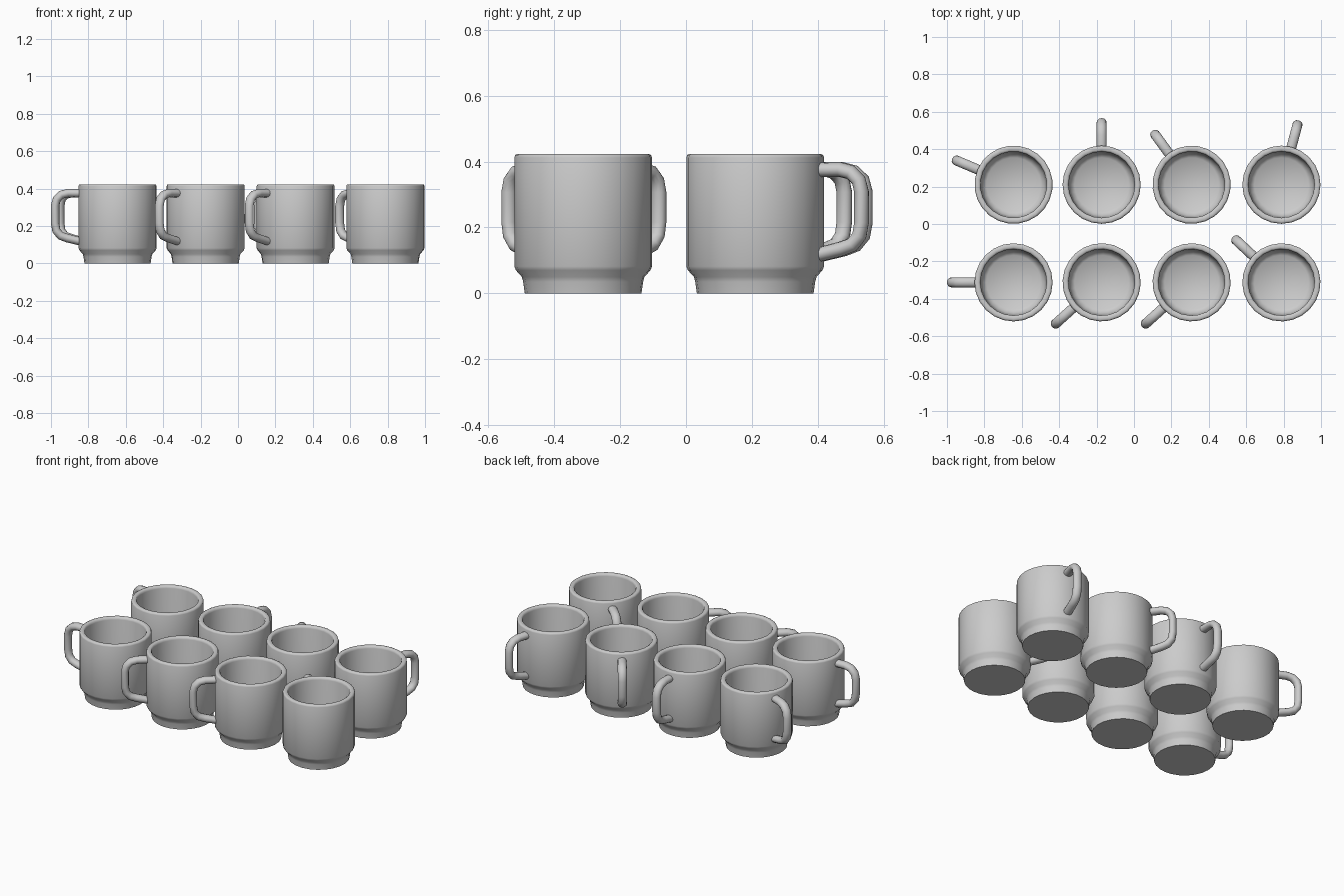
import bpy, bmesh
from math import sin, cos, pi, radians
from mathutils import Vector

if "Cube" in bpy.data.objects:
    bpy.data.objects.remove(bpy.data.objects["Cube"])

SIDES = 24
# (radius, z) from the underside, up the outer wall, over the rim, down inside
PROFILE = [(0, 0), (.177, 0), (.182, .035), (.186, .05), (.204, .07), (.209, .082),
           (.209, .412), (.206, .42), (.200, .423), (.186, .423), (.180, .419), (.177, .408),
           (.174, .10), (.166, .07), (.145, .052), (0, .05)]
# handle centreline (distance from mug axis, z)
PATH = [(.193, .375), (.265, .376), (.300, .367), (.325, .343), (.334, .308),
        (.334, .215), (.327, .175), (.305, .148), (.270, .135), (.193, .116)]


def finish(name, bm):
    bmesh.ops.recalc_face_normals(bm, faces=bm.faces[:])
    mesh = bpy.data.meshes.new(name)
    bm.to_mesh(mesh)
    bm.free()
    ob = bpy.data.objects.new(name, mesh)
    bpy.context.collection.objects.link(ob)
    bpy.ops.object.select_all(action='DESELECT')
    ob.select_set(True)
    bpy.context.view_layer.objects.active = ob
    bpy.ops.object.shade_smooth_by_angle(angle=radians(50))
    return ob


def bridge(bm, a, b):
    n = len(a)
    for i in range(n):
        bm.faces.new((a[i], a[(i + 1) % n], b[(i + 1) % n], b[i]))


# mug body: lathed profile
bm = bmesh.new()
rings = []
for r, z in PROFILE[1:-1]:
    rings.append([bm.verts.new((r * cos(2 * pi * i / SIDES), r * sin(2 * pi * i / SIDES), z))
                  for i in range(SIDES)])
for a, b in zip(rings, rings[1:]):
    bridge(bm, a, b)
bm.faces.new(rings[0])
bm.faces.new(rings[-1])
body = finish("mug_body", bm)

# handle: oval tube swept along the path in the xz plane
bm = bmesh.new()
pts = [Vector((x, 0, z)) for x, z in PATH]
rings = []
for k, p in enumerate(pts):
    t = (pts[min(k + 1, len(pts) - 1)] - pts[max(k - 1, 0)]).normalized()
    if k in (0, len(pts) - 1):
        t = Vector((1 if k == 0 else -1, 0, 0))
    side = Vector((0, 1, 0))
    out = side.cross(t)
    rings.append([bm.verts.new(p + out * .0225 * cos(a) + side * .0265 * sin(a))
                  for a in (2 * pi * i / 12 for i in range(12))])
for a, b in zip(rings, rings[1:]):
    bridge(bm, a, b)
bm.faces.new(rings[0])
bm.faces.new(rings[-1])
handle = finish("mug_handle", bm)

# two rows of four mugs, each with its own handle direction
COLUMNS = [-.644, -.173, .308, .788]
ROWS = {"back": (.21, [157, 90, 126, 75]), "front": (-.312, [180, 222, 222, 137])}
for row, (y, angles) in ROWS.items():
    for i, (x, deg) in enumerate(zip(COLUMNS, angles), 1):
        for src in (body, handle):
            ob = bpy.data.objects.new(f"{row}_{src.data.name}_{i}", src.data)
            ob.location = (x, y, 0)
            ob.rotation_euler.z = radians(deg)
            bpy.context.collection.objects.link(ob)
for src in (body, handle):
    bpy.data.objects.remove(src)
